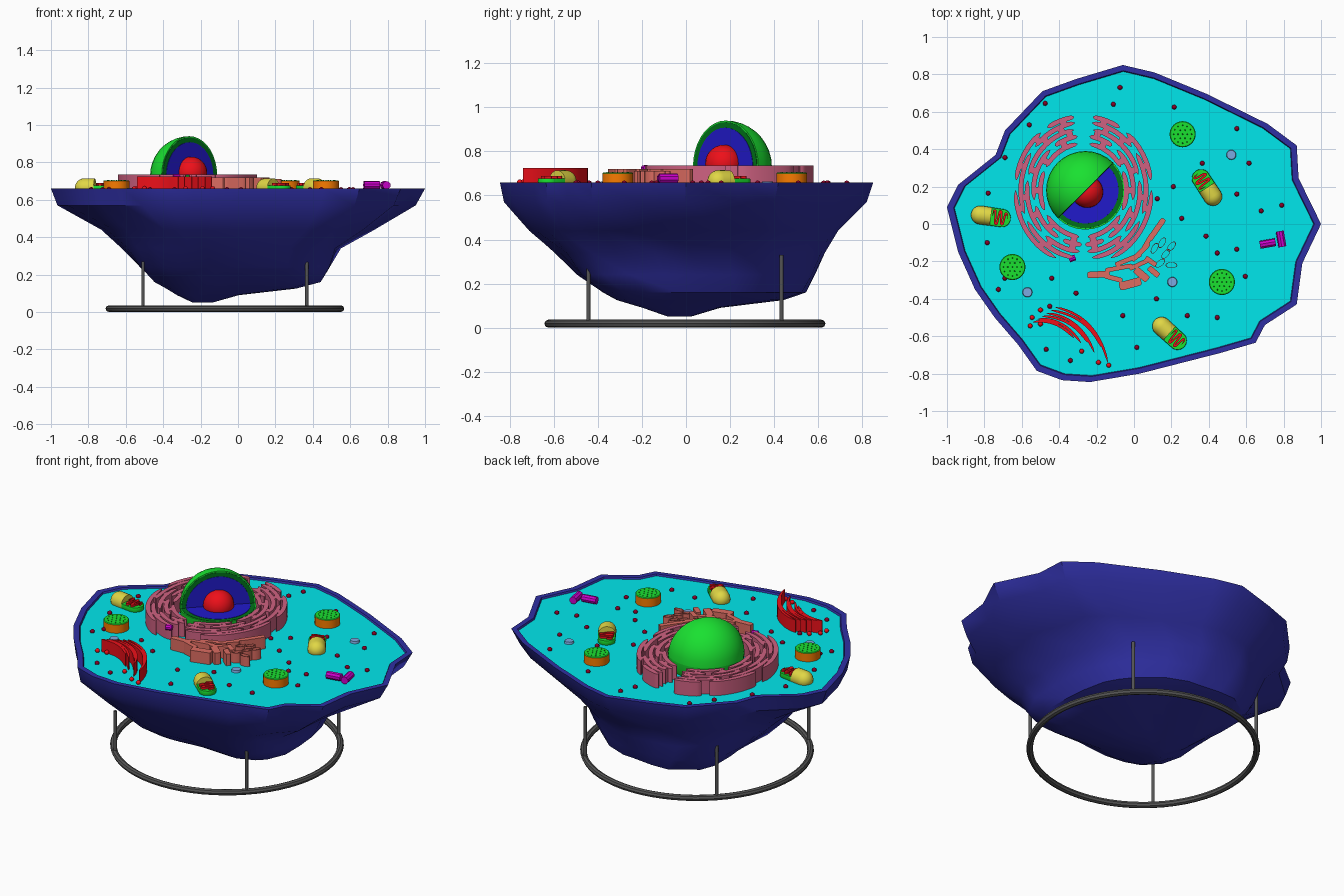
import bpy, bmesh, math
from mathutils import Vector, Matrix
from math import sin, cos, radians, pi

if "Cube" in bpy.data.objects:
    bpy.data.objects.remove(bpy.data.objects["Cube"])

mats = {}
def finish(name, bm, col=None, loc=(0, 0, 0), rot=0, angle=40):
    bmesh.ops.recalc_face_normals(bm, faces=bm.faces[:])
    me = bpy.data.meshes.new(name)
    bm.to_mesh(me)
    bm.free()
    ob = bpy.data.objects.new(name, me)
    bpy.context.collection.objects.link(ob)
    ob.location, ob.rotation_euler = loc, (0, 0, rot)
    if col:
        if col not in mats:
            mats[col] = bpy.data.materials.new("colour_%d" % len(mats))
            mats[col].diffuse_color = (*col, 1)
        me.materials.append(mats[col])
    bpy.ops.object.select_all(action='DESELECT')
    ob.select_set(True)
    bpy.context.view_layer.objects.active = ob
    bpy.ops.object.shade_smooth_by_angle(angle=radians(angle))
    return ob

def loft(bm, rings, closed=False, cap_first=False):
    vs = [[bm.verts.new(p) for p in r] for r in rings]
    n = len(vs[0])
    for a, b in zip(vs, vs[1:] + (vs[:1] if closed else [])):
        for i in range(n):
            bm.faces.new((a[i], a[(i + 1) % n], b[(i + 1) % n], b[i]))
    if cap_first:
        bm.faces.new(vs[0])

def ribbon(bm, pts, w, z0, z1):
    """Upright wall along a flat path, with rounded ends."""
    P = [Vector(p) for p in pts]
    left, right = [], []
    for i, p in enumerate(P):
        d = (P[min(i + 1, len(P) - 1)] - P[max(i - 1, 0)]).normalized()
        t = abs(2 * i / (len(P) - 1) - 1)
        h = w / 2 * max(0.15, math.sqrt(1 - t ** 6))
        left.append(p + h * Vector((-d.y, d.x)))
        right.append(p - h * Vector((-d.y, d.x)))
    n = len(P)
    a, b = [[[bm.verts.new((q.x, q.y, z)) for q in s] for s in (left, right)] for z in (z0, z1)]
    for lo, hi in zip(a, b):
        for i in range(n - 1):
            bm.faces.new((lo[i], lo[i + 1], hi[i + 1], hi[i]))
    for l in (a, b):
        for i in range(n - 1):
            bm.faces.new((l[0][i], l[0][i + 1], l[1][i + 1], l[1][i]))
    for i in (0, n - 1):
        bm.faces.new((a[0][i], a[1][i], b[1][i], b[0][i]))

def cut(bm, co, no):
    bmesh.ops.bisect_plane(bm, geom=bm.verts[:] + bm.edges[:] + bm.faces[:], dist=1e-5,
                           plane_co=co, plane_no=no, clear_outer=True)
    bmesh.ops.holes_fill(bm, edges=[e for e in bm.edges if e.is_boundary], sides=0)

def cylinder(bm, r, h, m, seg=24, r2=None):
    bmesh.ops.create_cone(bm, cap_ends=True, segments=seg, radius1=r, radius2=r if r2 is None else r2,
                          depth=h, matrix=m)

T = Matrix.Translation
NAVY, CYAN = (0.028, 0.028, 0.36), (0.0, 0.8, 0.84)
GREEN, DKGREEN, BLUE, RED = (0.01, 0.75, 0.03), (0.0, 0.17, 0.01), (0.015, 0.01, 0.6), (0.85, 0.005, 0.01)
PINK, SALMON, YELLOW = (0.62, 0.12, 0.22), (0.72, 0.15, 0.12), (0.75, 0.68, 0.06)
ORANGE, MAGENTA, MAROON, STEEL = (0.95, 0.2, 0.0), (0.6, 0.0, 0.6), (0.25, 0.0, 0.02), (0.2, 0.4, 0.75)
FLOOR = 0.65

# Cell outline seen from above
outline = [Vector(p) for p in (
    (-1, .09), (-.94, .21), (-.74, .37), (-.69, .50), (-.49, .71), (-.31, .775), (-.06, .85), (.11, .81),
    (.39, .695), (.715, .535), (.87, .42), (.88, .245), (1, 0), (.9, -.21), (.87, -.43), (.7, -.54),
    (.65, -.635), (.46, -.69), (.03, -.8), (-.235, -.845), (-.385, -.835), (-.52, -.785), (-.62, -.645),
    (-.745, -.5), (-.85, -.35), (-.94, -.15))]

# Membrane bowl: the outline shrinks toward a lopsided bottom, bulging at three corners
def bowl_ring(z, x0, x1, y0, y1, t):
    ring = []
    for p in outline:
        q = Vector((p.x, p.y / .85))
        n = q.normalized()
        bulge = -.05 if n.x > 0 and n.y > 0 else .25
        q = q.lerp(n * (1 + bulge * (2 * n.x * n.y) ** 2), t)
        ring.append(((x0 + x1) / 2 + q.x * (x1 - x0) / 2, (y0 + y1) / 2 + q.y * (y1 - y0) / 2, z))
    return ring
bm = bmesh.new()
rings = [bowl_ring(*r) for r in (
    (.05, -.24, -.14, -.08, .02, 1), (.09, -.32, 0, -.19, .15, 1), (.125, -.37, .3, -.3, .43, 1),
    (.16, -.43, .43, -.36, .53, 1), (.24, -.52, .49, -.48, .58, .8), (.34, -.62, .55, -.59, .63, .5),
    (.44, -.73, .73, -.71, .69, .3), (.57, -.965, .95, -.83, .82, .05), (.66, -1, 1, -.85, .85, 0),
    (.66, -.965, .965, -.82, .82, 0), (.63, -.95, .95, -.805, .805, 0))]
loft(bm, rings, cap_first=True)
finish("membrane_bowl", bm, NAVY, angle=35)

# Cytoplasm floor
bm = bmesh.new()
bm.faces.new([bm.verts.new((p.x * .96, p.y * .96, FLOOR)) for p in outline])
finish("cytoplasm", bm, CYAN)

# Stand: ring and four rods
bm = bmesh.new()
loft(bm, [[((.62 + .018 * cos(b)) * cos(a), (.62 + .018 * cos(b)) * sin(a), .018 + .018 * sin(b))
           for b in [k * pi / 4 for k in range(8)]] for a in [k * pi / 32 for k in range(64)]], closed=True)
for sx in (-1, 1):
    for sy, top in ((-1, .27), (1, .33)):
        cylinder(bm, .009, top - .02, T((sx * .438, sy * .438, top / 2 + .01)), 12)
finish("stand", bm, (0.09, 0.09, 0.09), (-.07, -.005, 0))

# Nucleus: layers with the upper front-right quarter cut away
def open_ball(name, r, d, col):
    for part in ("lower", "upper"):
        bm = bmesh.new()
        bmesh.ops.create_uvsphere(bm, u_segments=32, v_segments=18, radius=r)
        if part == "lower":
            cut(bm, (0, 0, d), (0, 0, 1))
        else:
            n = Vector((1, -1, 0)).normalized()
            cut(bm, (0, 0, 0), (0, 0, -1))
            cut(bm, n * d, n)
        finish(name + "_" + part, bm, col, (-.26, .18, .73))
open_ball("nucleus_shell", .21, 0, GREEN)
open_ball("nucleus_lining", .203, .002, DKGREEN)
open_ball("nucleus_core", .178, .004, BLUE)
bm = bmesh.new()
bmesh.ops.create_uvsphere(bm, u_segments=24, v_segments=14, radius=.085)
finish("nucleolus", bm, RED, (-.25, .172, .745))

# Folded reticulum: broken arcs and links, mirrored around the nucleus
arcs = {.25: (98, 150, 156, 205, 212, 264), .29: (97, 125, 132, 190, 197, 240, 246, 268),
        .328: (100, 165, 171, 222, 228, 266), .364: (98, 140, 147, 200, 207, 262), .395: (98, 122, 129, 172, 180, 246)}
links = ((.25, .29, 115), (.29, .33, 105), (.33, .365, 130), (.25, .29, 145), (.36, .4, 135), (.29, .33, 160),
         (.36, .4, 160), (.25, .29, 180), (.33, .365, 186), (.29, .33, 205), (.36, .4, 195), (.25, .29, 225),
         (.33, .365, 235), (.36, .4, 230), (.29, .33, 258), (.25, .29, 258), (.36, .4, 108), (.33, .365, 112))
bm = bmesh.new()
for s in (1, -1):
    def polar(r, a):
        return (-.27 + s * r * .92 * cos(radians(a)), .18 + r * sin(radians(a)))
    for r, cuts in arcs.items():
        for a0, a1 in zip(cuts[::2], cuts[1::2]):
            ribbon(bm, [polar(r, a0 + (a1 - a0) * k / 14) for k in range(15)], .026, .64, .735)
    for r0, r1, a in links:
        ribbon(bm, [polar(r0 + (r1 - r0) * k / 4, a) for k in range(5)], .035, .64, .734)
finish("rough_reticulum", bm, PINK)

# Stacked sacs: x, y, length, angle, width
bm = bmesh.new()
for x, y, l, a, w in ((.12, -.03, .14, 55, .03), (.07, -.1, .1, 60, .025), (.035, -.15, .13, 45, .026),
                      (-.03, -.19, .15, 22, .025), (-.08, -.235, .15, 10, .024), (.03, -.215, .12, 25, .024),
                      (-.19, -.27, .12, 3, .035), (-.11, -.29, .1, -15, .026), (-.02, -.32, .12, 15, .045),
                      (.04, -.27, .09, -40, .04), (.105, -.255, .07, -40, .03), (.09, -.2, .07, -35, .026)):
    c, s = cos(radians(a)), sin(radians(a))
    ribbon(bm, [(x + c * l * t, y + s * l * t) for t in [-.5 * cos(k * pi / 12) for k in range(13)]], w, .64, .72)
finish("sac_stack", bm, SALMON)

# Thin looped vesicles beside the stack
bm = bmesh.new()
for x, y, a in ((.11, -.13, 60), (.15, -.1, 60), (.2, -.12, 50), (.17, -.16, 50), (.14, -.21, 40), (.2, -.22, 0)):
    m = T((x, y, 0)) @ Matrix.Rotation(radians(a), 4, 'Z')
    ring = lambda k, z: [m @ Vector((.032 * k * cos(i * pi / 8), .016 * k * sin(i * pi / 8), z)) for i in range(16)]
    loft(bm, [ring(1, .64), ring(1, .71), ring(.85, .71), ring(.85, .64)], closed=True)
finish("looped_vesicles", bm, SALMON)

# Smooth reticulum: fan of curved red sheets with droplets
bm = bmesh.new()
for i in range(6):
    t = i / 5
    A, B, C = Vector((-.54 + .12 * t, -.525 + .08 * t)), Vector((-.42 + .22 * t, -.50 + .01 * t)), \
        Vector((-.32 + .18 * t, -.61 - (.13 * t if i % 2 else .06 * t)))
    ribbon(bm, [A * (1 - u) ** 2 + B * 2 * u * (1 - u) + C * u * u for u in [k / 14 for k in range(15)]],
           .014, .64, .725)
for x, y in ((-.5, -.46), (-.545, -.5), (-.555, -.545), (-.28, -.68), (-.19, -.74), (-.135, -.755), (-.5, -.535)):
    bmesh.ops.create_icosphere(bm, subdivisions=2, radius=.013, matrix=T((x, y, .66)))
finish("smooth_reticulum", bm, RED)

# Mitochondria: yellow capsule, front half opened to show red folds
for n, (x, y, a) in enumerate(((-.765, .04, -8), (.39, .195, 123), (.19, -.585, -42))):
    loc, rot = (x, y, .665), radians(a)
    for part, col in (("case", YELLOW), ("tray", GREEN)):
        bm = bmesh.new()
        bmesh.ops.create_uvsphere(bm, u_segments=20, v_segments=12, radius=.05,
                                  matrix=Matrix.Rotation(pi / 2, 4, 'Y'))
        for v in bm.verts:
            v.co.x += .057 if v.co.x > 1e-4 else -.057
        if part == "case":
            cut(bm, (0, 0, 0), (1, 0, 0))
        else:
            cut(bm, (0, 0, 0), (-1, 0, 0))
            cut(bm, (0, 0, .012), (0, 0, 1))
        finish("mitochondrion_%s_%d" % (part, n), bm, col, loc, rot)
    bm = bmesh.new()
    ribbon(bm, [(.008 + .08 * k / 48, .038 * math.tanh(2 * sin(k / 48 * 5 * pi)) * (1 - .35 * (k / 48) ** 4))
                for k in range(49)], .011, 0, .024)
    finish("mitochondrion_folds_%d" % n, bm, RED, loc, rot)

# Lysosomes: orange drum, green lid, dark dots
for n, (x, y) in enumerate(((.26, .48), (-.65, -.23), (.47, -.31))):
    bm = bmesh.new()
    cylinder(bm, .07, .06, T((0, 0, .67)))
    finish("lysosome_drum_%d" % n, bm, ORANGE, (x, y, 0))
    bm = bmesh.new()
    cylinder(bm, .07, .004, T((0, 0, .702)), r2=.066)
    finish("lysosome_lid_%d" % n, bm, GREEN, (x, y, 0))
    bm = bmesh.new()
    for r, k in ((0, 1), (.025, 6), (.048, 12)):
        for i in range(k):
            bmesh.ops.create_icosphere(bm, subdivisions=1, radius=.004,
                                       matrix=T((r * cos(i * 2 * pi / k), r * sin(i * 2 * pi / k), .703)))
    finish("lysosome_dots_%d" % n, bm, DKGREEN, (x, y, 0))

# Vacuoles: low blue discs
bm = bmesh.new()
for x, y in ((.52, .37), (.205, -.31), (-.57, -.365)):
    cylinder(bm, .028, .02, T((x, y, .653)), 20, .024)
finish("vacuoles", bm, STEEL)

# Centrioles: two crossed rods, plus a small plug in the reticulum
bm = bmesh.new()
for x, y, a, l in ((.715, -.105, 10, .085), (.787, -.08, 100, .085), (-.33, -.185, 20, .035)):
    cylinder(bm, .022 if l > .05 else .016, l, T((x, y, .678 if l > .05 else .722)) @
             Matrix.Rotation(radians(a), 4, 'Z') @ Matrix.Rotation(pi / 2, 4, 'Y'), 9)
finish("centrioles", bm, MAGENTA, angle=20)

# Ribosomes: scattered tiny beads
bm = bmesh.new()
for x, y in ((-.075, .73), (-.475, .645), (-.11, .64), (-.56, .53), (-.69, .355), (-.78, .165), (-.785, -.1),
             (.215, .625), (.55, .51), (.235, .45), (.365, .325), (.615, .325), (.79, .1), (.125, .135),
             (.255, .03), (.385, -.065), (.68, .07), (.55, .16), (.445, -.155), (.55, -.135), (.595, -.28),
             (.445, -.5), (.285, -.49), (.12, -.4), (-.06, -.49), (.015, -.66), (-.47, -.67), (-.34, -.73),
             (-.31, -.37), (-.725, -.35), (-.69, -.29), (.21, .2), (-.44, -.29), (-.45, -.44)):
    bmesh.ops.create_icosphere(bm, subdivisions=2, radius=.013, matrix=T((x, y, .655)))
finish("ribosomes", bm, MAROON)

for m in bpy.data.materials:
    if m.users and not m.is_grease_pencil:
        m.use_nodes = True
        m.node_tree.nodes["Principled BSDF"].inputs["Base Color"].default_value = m.diffuse_color
